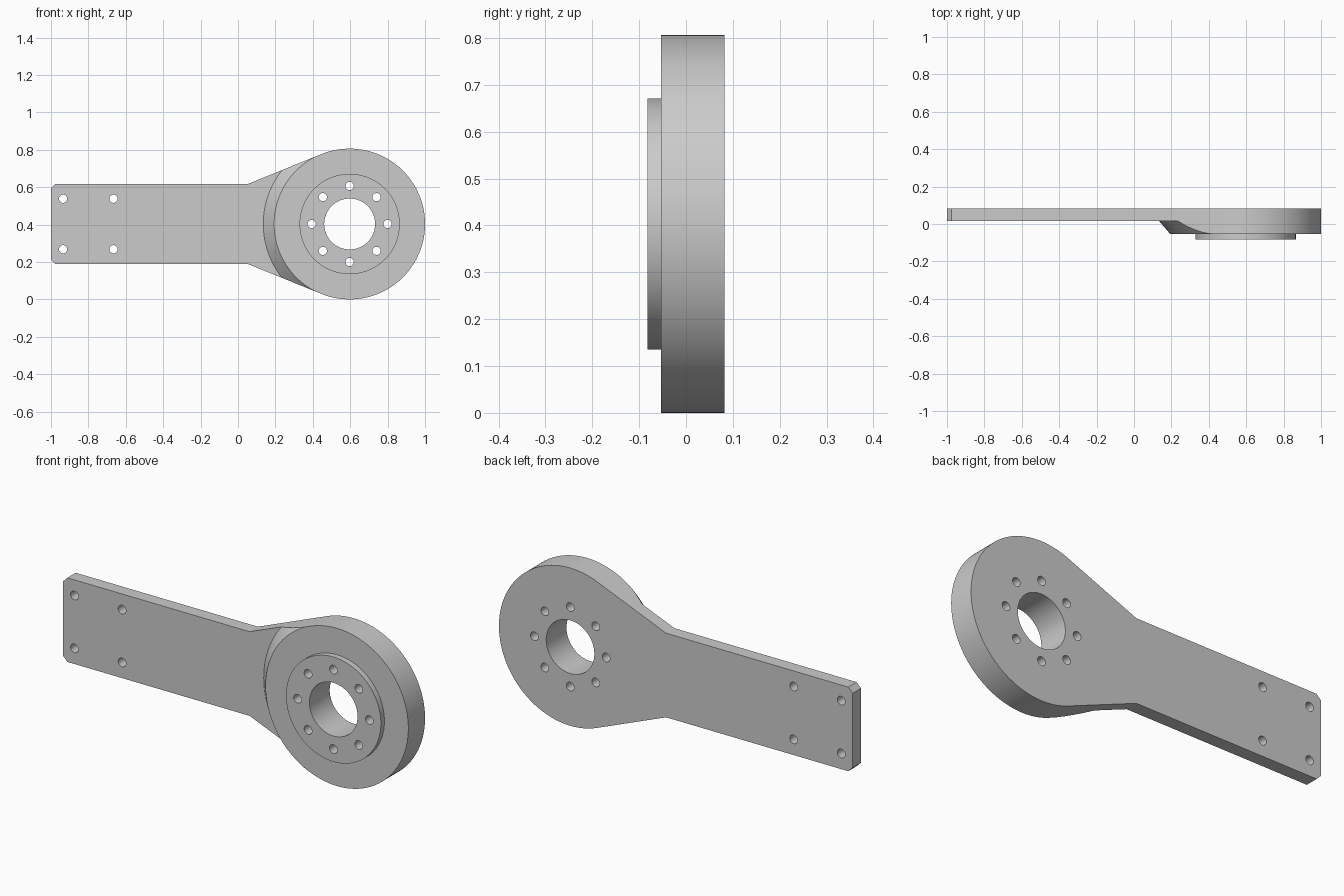
import bpy, bmesh
from math import cos, sin, atan2, acos, hypot, pi, radians

cube = bpy.data.objects.get("Cube")
if cube:
    bpy.data.objects.remove(cube, do_unlink=True)

# Main dimensions
HUB_X, MID_Z, HUB_R = 0.597, 0.403, 0.403
BACK, PLATE_FRONT, HUB_FRONT, BOSS_FRONT = 0.082, 0.015, -0.053, -0.082
HALF_W, NECK_X, CHAMFER = 0.215, 0.055, 0.025
SEGS = 96

grey = bpy.data.materials.new("light grey metal")
grey.use_nodes = True
colour = (0.6, 0.6, 0.6, 1)
grey.diffuse_color = colour
grey.node_tree.nodes["Principled BSDF"].inputs["Base Color"].default_value = colour


def new_object(name, bm):
    bmesh.ops.recalc_face_normals(bm, faces=bm.faces)
    mesh = bpy.data.meshes.new(name)
    bm.to_mesh(mesh)
    bm.free()
    mesh.materials.append(grey)
    obj = bpy.data.objects.new(name, mesh)
    bpy.context.collection.objects.link(obj)
    return obj


def add_prism(bm, outline, front, back):
    """Extrude an x-z outline along y."""
    face = bm.faces.new([bm.verts.new((x, front, z)) for x, z in outline])
    ext = bmesh.ops.extrude_face_region(bm, geom=[face])["geom"]
    moved = [v for v in ext if isinstance(v, bmesh.types.BMVert)]
    bmesh.ops.translate(bm, vec=(0, back - front, 0), verts=moved)


def circle(x, z, r, segs=SEGS):
    return [(x + r * cos(2 * pi * i / segs), z + r * sin(2 * pi * i / segs))
            for i in range(segs)]


def combine(body, tool, operation):
    """Apply a boolean and discard its tool."""
    mod = body.modifiers.new(operation, "BOOLEAN")
    mod.operation, mod.object, mod.solver = operation, tool, "EXACT"
    bpy.context.view_layer.objects.active = body
    bpy.ops.object.modifier_apply(modifier=mod.name)
    bpy.data.objects.remove(tool, do_unlink=True)


# Arm outline: chamfered bar, neck tangent to the round hub
dx = NECK_X - HUB_X
tangent = atan2(HALF_W, dx) - acos(HUB_R / hypot(dx, HALF_W))
arc = [tangent - 2 * tangent * i / SEGS for i in range(SEGS + 1)]
upper = [(-1, HALF_W - CHAMFER), (-1 + CHAMFER, HALF_W), (NECK_X, HALF_W)]
outline = [(x, MID_Z + z) for x, z in upper]
outline += [(HUB_X + HUB_R * cos(a), MID_Z + HUB_R * sin(a)) for a in arc]
outline += [(x, MID_Z - z) for x, z in reversed(upper)]
bm = bmesh.new()
add_prism(bm, outline, HUB_FRONT, BACK)
arm = new_object("pivot_arm", bm)

# Relief that thins the bar and leaves a sloped shoulder round the hub
bm = bmesh.new()
slope = 0.058 / (PLATE_FRONT - HUB_FRONT)
edge_r = HUB_R + 0.001
profile = [(edge_r - 0.04 * slope, HUB_FRONT - 0.04), (edge_r + 0.058, PLATE_FRONT),
           (2, PLATE_FRONT), (2, HUB_FRONT - 0.04)]
rings = [[bm.verts.new((x, y, z)) for x, z in circle(HUB_X, MID_Z, r, 2 * SEGS)]
         for r, y in profile]
for a, b in zip(rings, rings[1:] + rings[:1]):
    for i in range(len(a)):
        j = (i + 1) % len(a)
        bm.faces.new((a[i], a[j], b[j], b[i]))
combine(arm, new_object("shoulder_cutter", bm), "DIFFERENCE")

# Raised boss on the hub face
bm = bmesh.new()
add_prism(bm, circle(HUB_X, MID_Z, 0.268), BOSS_FRONT, 0)
combine(arm, new_object("boss", bm), "UNION")

# Bore, ring of bolt holes and four mounting holes
holes = [(HUB_X, MID_Z, 0.136, SEGS)]
holes += [(HUB_X + 0.203 * cos(i * pi / 4), MID_Z + 0.203 * sin(i * pi / 4), 0.022, 32)
          for i in range(8)]
holes += [(x, MID_Z + z, 0.022, 32) for x in (-0.935, -0.666) for z in (-0.135, 0.135)]
bm = bmesh.new()
for hole in holes:
    add_prism(bm, circle(*hole), -0.2, 0.2)
combine(arm, new_object("hole_cutter", bm), "DIFFERENCE")

# Smooth round walls, crisp edges
bpy.ops.object.select_all(action="DESELECT")
arm.select_set(True)
bpy.context.view_layer.objects.active = arm
bpy.ops.object.shade_smooth_by_angle(angle=radians(20))
